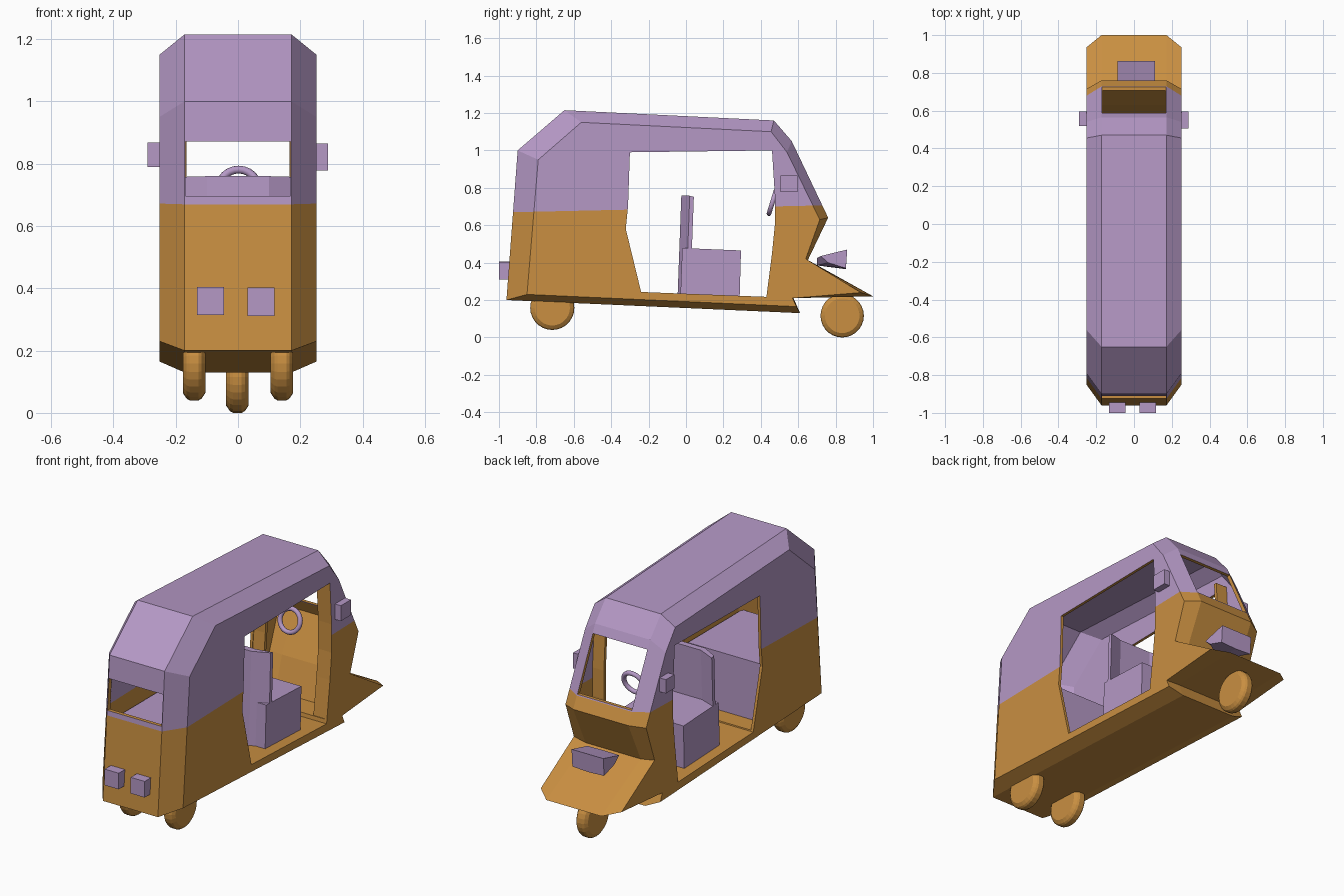
import bpy, bmesh, math
from mathutils import Vector, Matrix

if "Cube" in bpy.data.objects:
    bpy.data.objects.remove(bpy.data.objects["Cube"])


def material(name, rgb):
    m = bpy.data.materials.new(name)
    m.diffuse_color = (*rgb, 1)
    m.use_nodes = True
    m.node_tree.nodes["Principled BSDF"].inputs["Base Color"].default_value = m.diffuse_color
    return m


MATS = [material("soft purple", (0.46, 0.315, 0.56)),
        material("ochre orange", (0.585, 0.275, 0.053))]
PURPLE, ORANGE = 0, 1


def finish(name, bm, mat, belt=False):
    """Turn a bmesh into an object; belt splits it into purple top, orange bottom."""
    bmesh.ops.recalc_face_normals(bm, faces=bm.faces[:])
    if belt:
        co, no = Vector((0, 0, 0.69)), Vector((0, -0.022, 1))
        bmesh.ops.bisect_plane(bm, geom=bm.verts[:] + bm.edges[:] + bm.faces[:],
                               plane_co=co, plane_no=no)
    for f in bm.faces:
        f.material_index = mat
        if belt:
            f.material_index = PURPLE if (f.calc_center_bounds() - co).dot(no) > 0 else ORANGE
    me = bpy.data.meshes.new(name)
    bm.to_mesh(me)
    bm.free()
    for m in MATS:
        me.materials.append(m)
    ob = bpy.data.objects.new(name, me)
    bpy.context.collection.objects.link(ob)
    return ob


def loft(name, sections, mat, belt=False):
    """Join equal-length loops of points into a closed solid."""
    bm = bmesh.new()
    loops = [[bm.verts.new(p) for p in s] for s in sections]
    for a, b in zip(loops, loops[1:]):
        for i in range(len(a)):
            j = (i + 1) % len(a)
            bm.faces.new((a[i], a[j], b[j], b[i]))
    bm.faces.new(loops[0])
    bm.faces.new(loops[-1])
    return finish(name, bm, mat, belt)


def along_x(name, profiles, mat, belt=False):
    """profiles: list of (x, [(y, z), ...])."""
    return loft(name, [[(x, y, z) for y, z in p] for x, p in profiles], mat, belt)


def prism(name, profile, x0, x1, mat):
    return along_x(name, [(x0, profile), (x1, profile)], mat)


def box(name, x0, x1, y0, y1, z0, z1, mat):
    return prism(name, [(y0, z0), (y1, z0), (y1, z1), (y0, z1)], x0, x1, mat)


# body shell: full centre profile, smaller side profile gives the chamfer
centre = [(-.96, .2), (-.90, 1.0), (-.65, 1.215), (.47, 1.16), (.565, 1.05),
          (.76, .64), (.65, .41), (1.0, .22), (.575, .21), (.61, .13)]
side = [(-.85, .23), (-.79, .95), (-.56, 1.15), (.455, 1.10), (.54, .99),
        (.715, .63), (.64, .42), (.935, .24), (.57, .21), (.59, .165)]
body = along_x("body_shell", [(-.252, side), (-.172, centre), (.172, centre), (.252, side)],
               ORANGE, True)

# hollow interior
in_centre = [(-.935, .26), (-.88, .99), (-.64, 1.195), (.46, 1.14), (.55, 1.04),
             (.74, .64), (.63, .42), (.57, .237)]
in_side = [(-.835, .26), (-.775, .945), (-.55, 1.135), (.445, 1.085), (.525, .985),
           (.695, .63), (.62, .43), (.55, .237)]
cavity = along_x("cavity_cutter", [(-.236, in_side), (-.166, in_centre),
                                   (.166, in_centre), (.236, in_side)], ORANGE, True)

# door openings, rear window and windscreen
door_front = [(.46, 1.0), (.475, .76), (.475, .6), (.46, .45), (.43, .217)]
door = prism("door_cutter", [(-.30, .99)] + door_front +
             [(-.24, .243), (-.322, .58), (-.31, .7)], -.5, .5, ORANGE)
rear_window = box("rear_window_cutter", -.169, .169, -1.1, -.8, .697, .872, ORANGE)
windscreen = box("windscreen_cutter", -.17, .17, .53, .95, .712, 1.003, ORANGE)

for cutter in (cavity, door, rear_window, windscreen):
    mod = body.modifiers.new("cut", "BOOLEAN")
    mod.operation, mod.solver, mod.object = "DIFFERENCE", "EXACT", cutter
    bpy.context.view_layer.update()
    deps = bpy.context.evaluated_depsgraph_get()
    cut_mesh = bpy.data.meshes.new_from_object(body.evaluated_get(deps))
    body.modifiers.clear()
    body.data = cut_mesh
    bpy.data.objects.remove(cutter)

# inner door pillars lining the front edge of each doorway
pillar = [(y + .004, z) for y, z in door_front] + \
         [(y + .022, z) for y, z in reversed(door_front)]
for s, label in ((-1, "left"), (1, "right")):
    prism(label + "_door_pillar", pillar, s * .165, s * .245, ORANGE)

# driver seat: cushion plus wrapped backrest
prism("driver_seat_cushion", [(-.03, .22), (.287, .22), (.294, .465), (-.02, .478)],
      -.19, .19, PURPLE)
plan = [(-.1, -.045), (.1, -.045), (.19, .0), (.19, .022), (.1, -.01), (-.1, -.01),
        (-.19, .022), (-.19, .0)]
loft("driver_seat_back",
     [[(x, y, .22) for x, y in plan],
      [(x, y + .02, .76 - .25 * max(0, y + .01)) for x, y in plan]], PURPLE)

# passenger bench
box("passenger_bench", -.23, .23, -.83, -.345, .24, .58, PURPLE)


# wheels with a chamfered tyre edge
def wheel(name, x, y, r, half=.036):
    rings = []
    for dx, rad in ((-half, r * .8), (-half + .012, r * .95), (-half + .022, r),
                    (half - .022, r), (half - .012, r * .95), (half, r * .8)):
        rings.append([(x + dx, y + rad * math.cos(a), r + rad * math.sin(a))
                      for a in (math.tau * i / 28 for i in range(28))])
    return loft(name, rings, ORANGE)


wheel("front_wheel", -.002, .835, .116)
for s, label in ((-1, "left"), (1, "right")):
    w = wheel(label + "_rear_wheel", s * .141, -.715, .118)
    w.location.z = .04

# headlamp on the nose, flaring outward
along_x("headlamp", [(-.087, [(.76, .40), (.855, .37), (.862, .47), (.72, .435)]),
                     (.012, [(.70, .385), (.855, .365), (.862, .47), (.70, .425)]),
                     (.111, [(.76, .40), (.855, .37), (.862, .47), (.72, .435)])], PURPLE)

# mirrors and tail lamps
box("left_mirror", -.291, -.245, .52, .595, .79, .868, PURPLE)
box("right_mirror", .245, .289, .505, .595, .778, .865, PURPLE)
box("left_tail_lamp", -.132, -.045, -1.0, -.94, .314, .405, PURPLE)
box("right_tail_lamp", .03, .117, -1.0, -.94, .311, .402, PURPLE)

# steering wheel
bpy.ops.mesh.primitive_torus_add(major_radius=.062, minor_radius=.013, major_segments=24,
                                 minor_segments=10, location=(.002, .462, .722),
                                 rotation=(math.radians(73), 0, 0))
ring = bpy.context.object
ring.name = "steering_wheel"
ring.data.materials.append(MATS[PURPLE])
bpy.ops.object.shade_smooth_by_angle(angle=math.radians(40))
